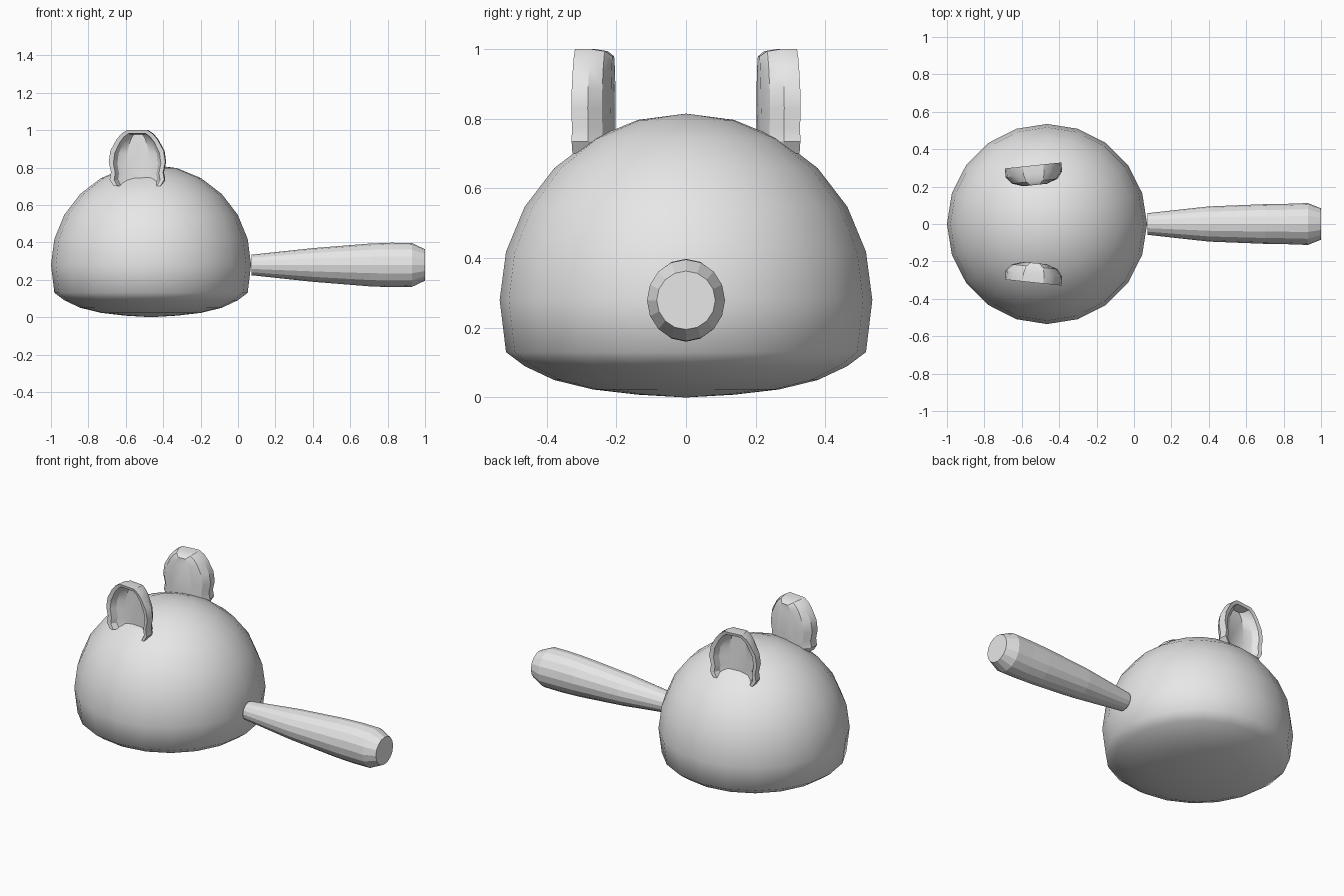
import bpy, bmesh, math
from mathutils import Matrix, Vector

if "Cube" in bpy.data.objects:
    bpy.data.objects.remove(bpy.data.objects["Cube"])

grey = bpy.data.materials.new("light grey")
grey.diffuse_color = (0.8, 0.8, 0.8, 1)
grey.use_nodes = True
grey.node_tree.nodes["Principled BSDF"].inputs["Base Color"].default_value = grey.diffuse_color


def finish(bm, name, smooth_angle):
    bmesh.ops.recalc_face_normals(bm, faces=bm.faces[:])
    mesh = bpy.data.meshes.new(name)
    bm.to_mesh(mesh)
    bm.free()
    mesh.materials.append(grey)
    ob = bpy.data.objects.new(name, mesh)
    bpy.context.collection.objects.link(ob)
    bpy.ops.object.select_all(action='DESELECT')
    ob.select_set(True)
    bpy.context.view_layer.objects.active = ob
    if smooth_angle:
        bpy.ops.object.shade_smooth_by_angle(angle=math.radians(smooth_angle))
    return ob


def strip(bm, a, b, closed):
    n = len(a)
    for i in range(n if closed else n - 1):
        j = (i + 1) % n
        bm.faces.new((a[i], a[j], b[j], b[i]))


# Body: ball with a flattened underside
R, CX, CZ = 0.535, -0.465, 0.28
bm = bmesh.new()
bmesh.ops.create_uvsphere(bm, u_segments=20, v_segments=12, radius=R)
under = [0.0, 0.13, 0.09, 0.05, 0.023, 0.008, 0.0]   # heights of the lower rings
for v in bm.verts:
    lat = round(math.degrees(math.asin(max(-1, min(1, v.co.z / R)))) / 15)
    z = under[-lat] if lat < 0 else v.co.z + CZ
    v.co = Vector((v.co.x + CX, v.co.y, z))
finish(bm, "body", 180)

# Handle: faceted tapered club along x (x, half width, half height)
profile = [(0.073, 0.058, 0.055), (0.4, 0.094, 0.09), (0.7, 0.106, 0.114),
           (0.82, 0.108, 0.119), (0.93, 0.112, 0.117), (1.0, 0.084, 0.084)]
bm = bmesh.new()
rings = []
for x, ry, rz in profile:
    rings.append([bm.verts.new((x, ry * math.cos(a), 0.279 + rz * math.sin(a)))
                  for a in (math.tau * i / 16 for i in range(16))])
for a, b in zip(rings, rings[1:]):
    strip(bm, a, b, True)
bm.faces.new(rings[0])
bm.faces.new(rings[-1])
finish(bm, "handle", 0)

# Ears: cupped shells opening outwards, bottoms sunk into the body
outline = [(0.125, 0.70), (0.147, 0.735), (0.14, 0.775), (0.152, 0.83),
           (0.143, 0.89), (0.11, 0.95), (0.085, 0.98), (0.055, 1.0)]
outline = [(-w, z) for w, z in outline] + [(w, z) for w, z in reversed(outline)]
# width scale, height scale, depth: inner hollow -> rim -> outer back
shell = [(0.42, 0.92, 0.045), (0.72, 0.925, 0.068), (0.84, 0.94, 0.100),
         (1.0, 1.0, 0.105), (1.0, 1.0, 0.058), (0.8, 0.98, 0.02), (0.42, 0.93, 0.0)]


def ear(name, side):
    bm = bmesh.new()
    rows = [[bm.verts.new((w * s, d - 0.105, 0.70 + (z - 0.70) * h)) for w, z in outline]
            for s, h, d in shell]
    for a, b in zip(rows, rows[1:]):
        strip(bm, a, b, False)
    bm.faces.new(rows[0])
    bm.faces.new(rows[-1])
    bm.faces.new([r[0] for r in rows] + [r[-1] for r in reversed(rows)])
    bm.transform(Matrix.Diagonal((1, side, 1, 1))
                 @ Matrix.Translation((-0.54, 0.313, 0))
                 @ Matrix.Rotation(math.radians(6), 4, 'Z'))
    finish(bm, name, 30)


ear("front_ear", -1)
ear("back_ear", 1)
